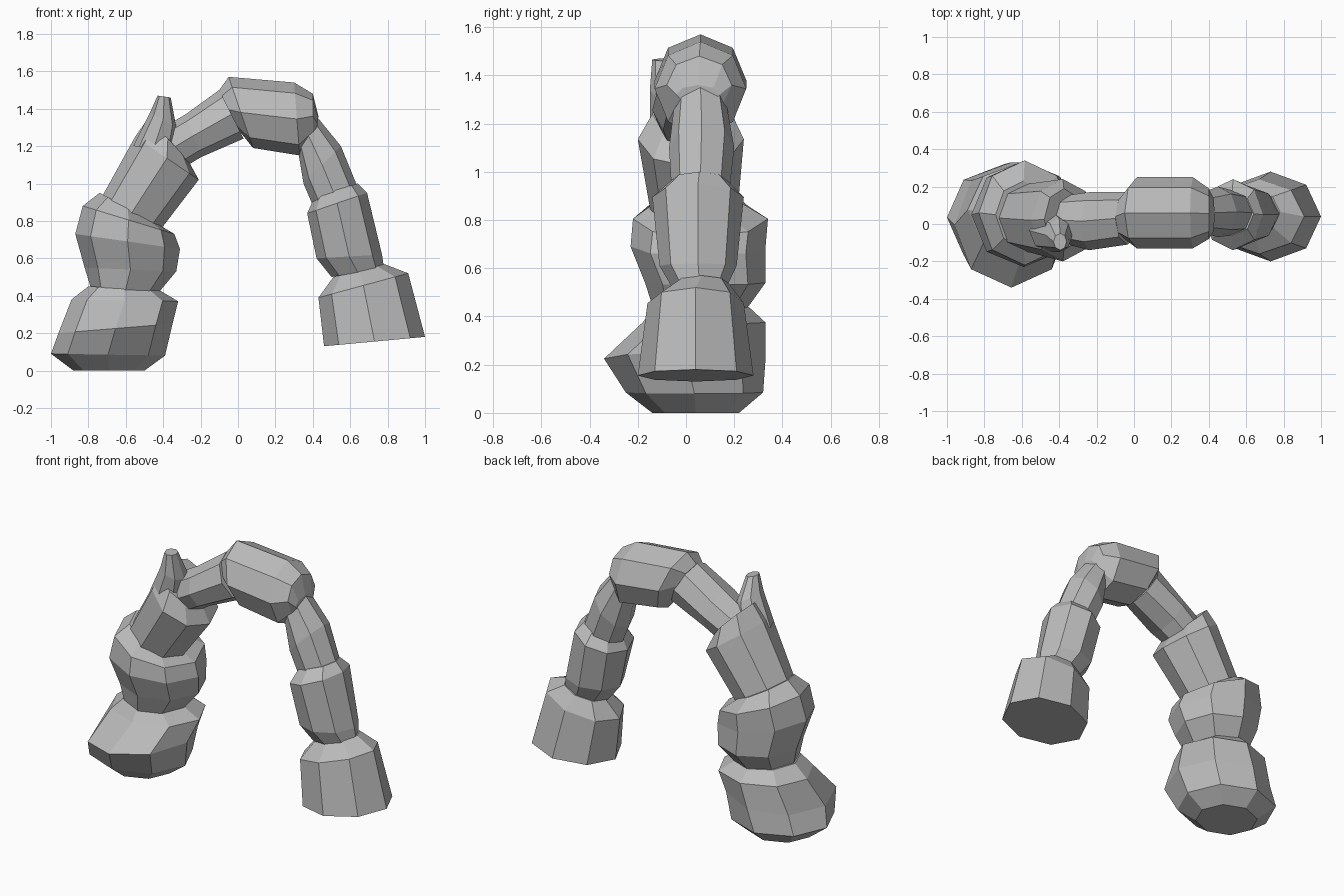
import bpy
import bmesh
from math import cos, sin, pi
from mathutils import Vector

cube = bpy.data.objects.get("Cube")
if cube:
    bpy.data.objects.remove(cube, do_unlink=True)

SIDES = 8

stone = bpy.data.materials.new("grey stone")
stone.use_nodes = True
stone_colour = (0.5, 0.5, 0.5, 1)
stone.diffuse_color = stone_colour
stone.node_tree.nodes["Principled BSDF"].inputs["Base Color"].default_value = stone_colour


def ring_points(outer, inner, y_range):
    """Faceted ring whose diameter runs from outer to inner (x, z) and spans y_range."""
    a = Vector((outer[0], 0, outer[1]))
    b = Vector((inner[0], 0, inner[1]))
    front, back = y_range
    centre = (a + b) / 2 + Vector((0, (front + back) / 2, 0))
    across = (a - b) / 2
    depth = Vector((0, (back - front) / 2, 0))
    angles = [2 * pi * i / SIDES for i in range(SIDES)]
    return [centre + across * cos(t) + depth * sin(t) for t in angles]


def boulder(name, rings):
    """Loft a closed, flat-faced rock through a short stack of tilted rings."""
    bm = bmesh.new()
    loops = [[bm.verts.new(p) for p in ring_points(*ring)] for ring in rings]
    for low, high in zip(loops, loops[1:]):
        for i in range(SIDES):
            j = (i + 1) % SIDES
            bm.faces.new((low[i], low[j], high[j], high[i]))
    bm.faces.new(loops[0][::-1])
    bm.faces.new(loops[-1])
    bmesh.ops.recalc_face_normals(bm, faces=bm.faces[:])
    mesh = bpy.data.meshes.new(name)
    bm.to_mesh(mesh)
    bm.free()
    mesh.materials.append(stone)
    obj = bpy.data.objects.new(name, mesh)
    bpy.context.collection.objects.link(obj)
    return obj


# Thick pillar: foot, waist boulder and leaning column
boulder("right_pillar_foot", [
    ((-.88, 0), (-.5, 0), (-.14, .22)),
    ((-1, .09), (-.39, .08), (-.25, .32)),
    ((-.96, .2), (-.35, .25), (-.34, .33)),
    ((-.89, .38), (-.32, .37), (-.18, .33)),
    ((-.8, .45), (-.42, .43), (-.13, .26)),
])
boulder("right_pillar_waist", [
    ((-.78, .42), (-.43, .41), (-.13, .24)),
    ((-.82, .55), (-.33, .53), (-.17, .33)),
    ((-.87, .73), (-.31, .65), (-.23, .33)),
    ((-.83, .88), (-.34, .73), (-.22, .34)),
    ((-.74, .95), (-.44, .79), (-.13, .23)),
])
boulder("right_pillar_column", [
    ((-.76, .87), (-.44, .72), (-.14, .21)),
    ((-.55, 1.25), (-.21, 1.02), (-.2, .24)),
    ((-.48, 1.35), (-.27, 1.13), (-.14, .19)),
])
boulder("column_spike", [
    ((-.56, 1.2), (-.34, 1.18), (-.15, .08)),
    ((-.47, 1.38), (-.33, 1.3), (-.15, .03)),
    ((-.43, 1.47), (-.36, 1.46), (-.14, -.05)),
])

# Top of the arch
boulder("rising_bridge", [
    ((-.45, 1.27), (-.33, 1.06), (-.1, .15)),
    ((-.28, 1.37), (-.2, 1.14), (-.14, .17)),
    ((-.1, 1.5), (.03, 1.24), (-.11, .17)),
])
boulder("crown", [
    ((-.1, 1.5), (0, 1.29), (-.08, .16)),
    ((-.05, 1.57), (.08, 1.19), (-.13, .25)),
    ((.3, 1.54), (.33, 1.15), (-.13, .25)),
    ((.4, 1.48), (.4, 1.24), (-.08, .19)),
    ((.43, 1.36), (.42, 1.28), (-.04, .14)),
])

# Slim pillar: descending shoulder, shaft and hanging foot
boulder("left_pillar_shoulder", [
    ((.42, 1.36), (.32, 1.18), (-.05, .17)),
    ((.55, 1.2), (.35, 1.0), (-.07, .2)),
    ((.64, .98), (.41, .86), (-.06, .18)),
])
boulder("left_pillar_shaft", [
    ((.64, 1), (.41, .93), (-.06, .17)),
    ((.69, .95), (.37, .84), (-.14, .24)),
    ((.77, .62), (.42, .6), (-.11, .21)),
    ((.78, .55), (.5, .5), (-.06, .17)),
])
boulder("left_pillar_foot", [
    ((.78, .57), (.51, .5), (-.05, .18)),
    ((.91, .52), (.43, .39), (-.16, .24)),
    ((1, .18), (.46, .13), (-.2, .28)),
])
